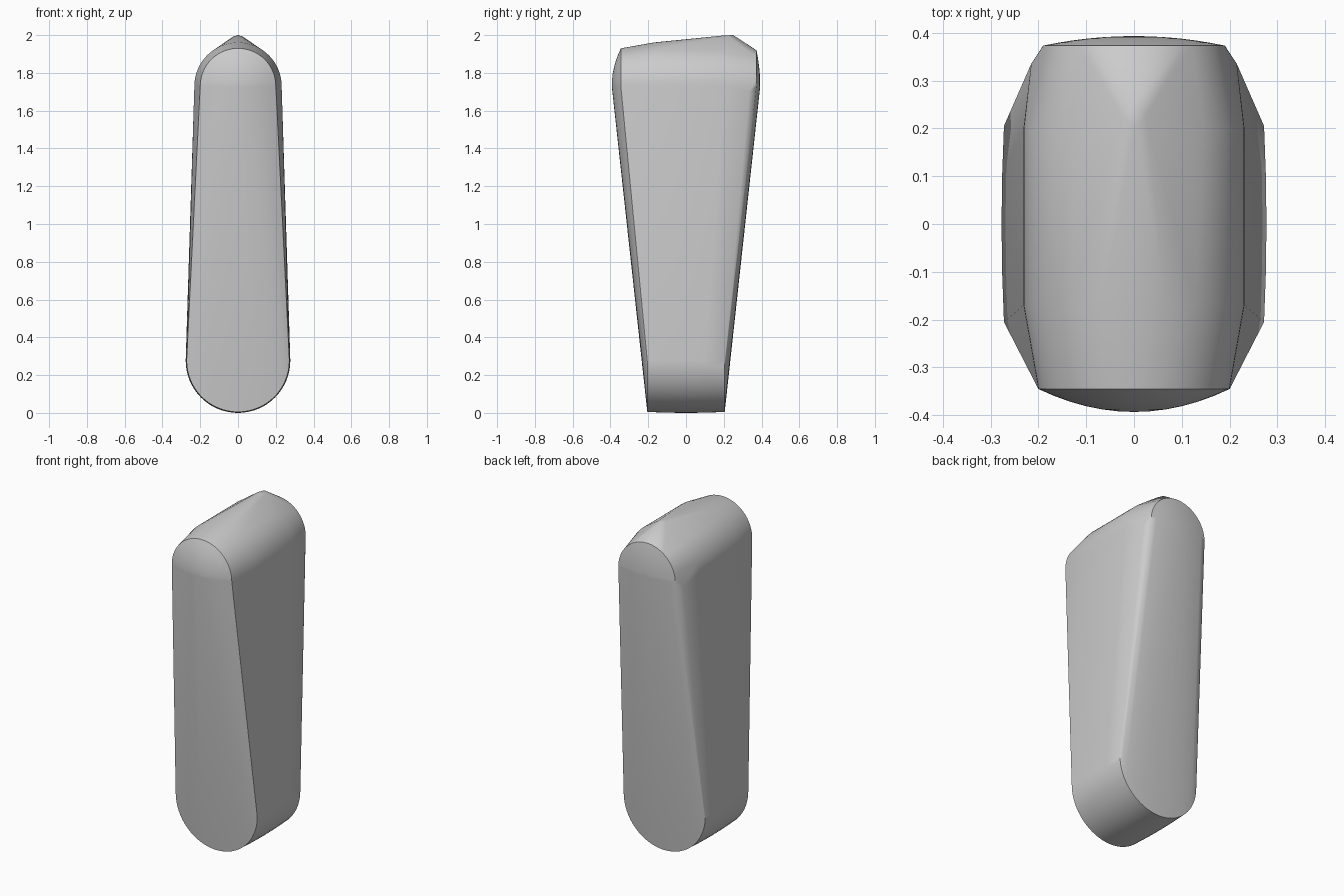
import bpy, bmesh
from math import sin, cos, pi, radians

cube = bpy.data.objects.get("Cube")
if cube:
    bpy.data.objects.remove(cube)

grey = bpy.data.materials.new("plain grey")
grey.use_nodes = True
colour = (0.6, 0.6, 0.6, 1)
grey.diffuse_color = colour
grey.node_tree.nodes["Principled BSDF"].inputs["Base Color"].default_value = colour

STEPS = 32
TOP, BOTTOM = 1.73, 0.277
points = []


def arc(y, z, r, side):
    """Half circle facing up (side 1) or down (side -1)."""
    for i in range(STEPS + 1):
        a = pi * i / STEPS
        points.append((r * cos(a), y, z + side * r * sin(a)))


def dome(rim_y, tip_y, r):
    """Shallow bulge over a rounded end cap."""
    for k in range(6):
        f = k / 6
        arc(tip_y + (rim_y - tip_y) * f * f, TOP, r * f, 1)


# Rounded bottom, slightly barrelled from front to back
for y in (-0.205, -0.1, 0, 0.1, 0.205):
    arc(y, BOTTOM, 0.277 - 0.12 * y * y, -1)

# Rounded top: front rim, body and back rim
for y, r in ((-0.345, 0.2), (-0.17, 0.231), (0.2, 0.231), (0.373, 0.19)):
    arc(y, TOP, r, 1)
dome(-0.345, -0.393, 0.2)
dome(0.373, 0.393, 0.19)

# Pointed crest and softened back shoulders
for s in (-1, 1):
    points += [(s * 0.025, 0.225, 1.992), (s * 0.215, 0.335, 1.7)]
points += [(0, 0.2, 1.998), (0, 0.25, 2.0)]

# Skin the sections into one closed body
bm = bmesh.new()
for p in points:
    bm.verts.new(p)
bmesh.ops.remove_doubles(bm, verts=bm.verts, dist=0.0005)
hull = bmesh.ops.convex_hull(bm, input=bm.verts)
loose = {g for g in hull["geom_interior"] + hull["geom_unused"]
         if isinstance(g, bmesh.types.BMVert)}
bmesh.ops.delete(bm, geom=list(loose), context='VERTS')
bmesh.ops.recalc_face_normals(bm, faces=bm.faces)
mesh = bpy.data.meshes.new("body")
bm.to_mesh(mesh)
bm.free()
mesh.materials.append(grey)

body = bpy.data.objects.new("body", mesh)
bpy.context.collection.objects.link(body)
bpy.context.view_layer.objects.active = body
body.select_set(True)
bpy.ops.object.shade_smooth_by_angle(angle=radians(30))
